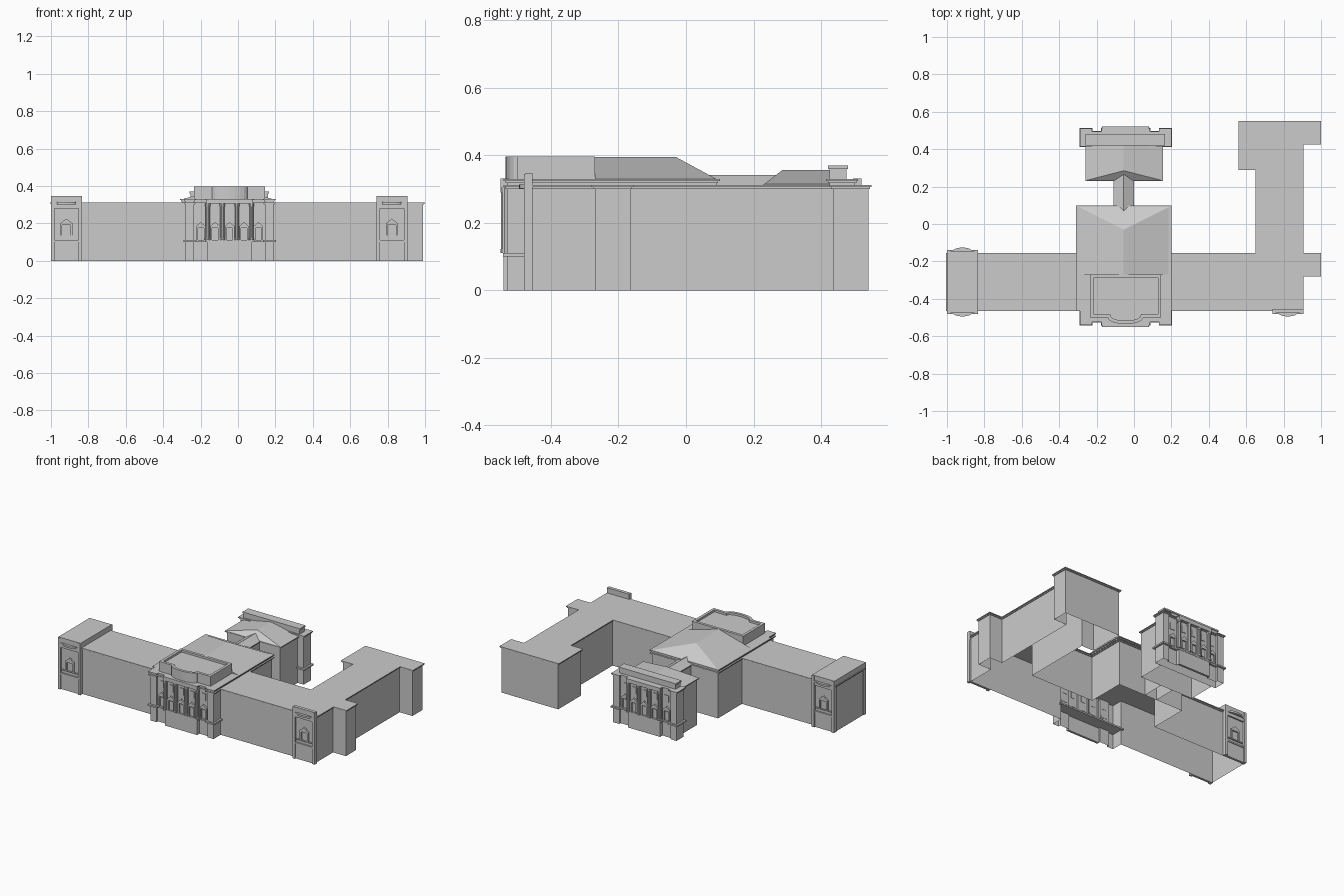
import bpy, bmesh, math
from mathutils import Vector

if "Cube" in bpy.data.objects:
    bpy.data.objects.remove(bpy.data.objects["Cube"])

stone = bpy.data.materials.new("stone grey")
stone.diffuse_color = (0.6, 0.6, 0.6, 1)
stone.use_nodes = True
stone.node_tree.nodes["Principled BSDF"].inputs["Base Color"].default_value = stone.diffuse_color


def make(name, verts, faces):
    me = bpy.data.meshes.new(name)
    me.from_pydata([tuple(v) for v in verts], [], faces)
    me.materials.append(stone)
    ob = bpy.data.objects.new(name, me)
    bpy.context.collection.objects.link(ob)
    return ob


def ccw(pts):
    a = sum(p[0] * q[1] - q[0] * p[1] for p, q in zip(pts, pts[1:] + pts[:1]))
    return pts if a > 0 else pts[::-1]


def prism(name, pts, z0, z1, top=True, bottom=True):
    """Vertical extrusion of a plan outline."""
    pts = ccw(list(pts))
    n = len(pts)
    v = [(x, y, z0) for x, y in pts] + [(x, y, z1) for x, y in pts]
    f = [(i, (i + 1) % n, n + (i + 1) % n, n + i) for i in range(n)]
    if top:
        f.append(tuple(range(n, 2 * n)))
    if bottom:
        f.append(tuple(reversed(range(n))))
    return make(name, v, f)


def box(name, x0, x1, y0, y1, z0, z1, **kw):
    y0, y1 = min(y0, y1), max(y0, y1)
    return prism(name, [(x0, y0), (x1, y0), (x1, y1), (x0, y1)], z0, z1, **kw)


def plate(name, pts, y0, y1):
    """Elevation outline (x, z) extruded along y."""
    y0, y1 = min(y0, y1), max(y0, y1)
    pts = ccw(list(pts))
    n = len(pts)
    v = [(x, y0, z) for x, z in pts] + [(x, y1, z) for x, z in pts]
    f = [(n + i, n + (i + 1) % n, (i + 1) % n, i)[::-1] for i in range(n)]
    f = [tuple(reversed(q)) for q in f]
    f = [q[::-1] for q in f]
    f += [tuple(range(n)), tuple(reversed(range(n, 2 * n)))]
    ob = make(name, v, f)
    bm = bmesh.new()
    bm.from_mesh(ob.data)
    bmesh.ops.recalc_face_normals(bm, faces=bm.faces)
    bm.to_mesh(ob.data)
    bm.free()
    return ob


def outset(pts, d):
    pts = [Vector(p) for p in ccw(list(pts))]
    out = []
    for i, p in enumerate(pts):
        a = (p - pts[i - 1]).normalized()
        b = (pts[(i + 1) % len(pts)] - p).normalized()
        na, nb = Vector((a.y, -a.x)), Vector((b.y, -b.x))
        out.append(tuple(p + (na + nb) * d / (1 + na.dot(nb))))
    return out


def cornice(name, pts, z0, z1, d=0.01):
    zm = (z0 + z1) / 2
    prism(name + "_lower", outset(pts, d * 0.5), z0, zm)
    prism(name, outset(pts, d), zm, z1)


def hip(name, x0, x1, yflat, yhip, yapex, xr, z0, z1):
    """Ridge roof with one hipped end."""
    lo, hi = min(yflat, yhip), max(yflat, yhip)
    ob = make(name, [(x0, yflat, z0), (x1, yflat, z0), (x1, yhip, z0), (x0, yhip, z0),
                     (xr, yflat, z1), (xr, yapex, z1)],
              [(0, 1, 4), (1, 2, 5, 4), (2, 3, 5), (3, 0, 4, 5), (3, 2, 1, 0)])
    bm = bmesh.new()
    bm.from_mesh(ob.data)
    bmesh.ops.recalc_face_normals(bm, faces=bm.faces)
    bm.to_mesh(ob.data)
    bm.free()


def house_frame(name, cx, w, z0, zs, zt, t, y0, y1):
    """Gabled window surround."""
    plate(name, [(cx - w, z0), (cx - w, zs), (cx, zt), (cx + w, zs), (cx + w, z0),
                 (cx + w - t, z0), (cx + w - t, zs - t), (cx - w + t, zs - t), (cx - w + t, z0)], y0, y1)


# Main outer walls: one hollow shell, open below
CX = -0.045
front = [(-.28, -.455), (-.28, -.53), (-.235, -.53), (-.235, -.515), (-.165, -.515), (-.165, -.53),
         (.075, -.53), (.075, -.515), (.145, -.515), (.145, -.53), (.19, -.53), (.19, -.455)]
right = [(.895, -.455), (.895, -.27), (.99, -.27), (.99, -.165), (.895, -.165), (.895, .435), (.99, .435),
         (.99, .54), (.57, .54), (.57, .3), (.66, .3), (.66, -.165), (.19, -.165)]
back = [(.19, .09), (-.3, .09), (-.3, -.165), (-.995, -.165), (-.995, -.455)]
plan = front + right + back
prism("main_walls", plan, 0, .3, top=False, bottom=False)
cornice("main_cornice", plan, .3, .312)

# Raised central block, roof and bowed attic parapet
centre = front + [(.19, .09), (-.3, .09), (-.3, -.455)]
prism("centre_upper_walls", centre, .312, .318, top=False, bottom=False)
cornice("centre_cornice", centre, .318, .33)
hip("centre_roof", -.295, .185, -.27, .09, -.03, -.055, .33, .395)
bow = [(-.045 - .095 * math.cos(math.pi * i / 10), -.5 - .035 * math.sin(math.pi * i / 10)) for i in range(11)]
attic = ccw([(-.235, -.27), (-.235, -.5)] + bow + [(.145, -.5), (.145, -.27)])
inner = outset(attic, -.018)
n = len(attic)
v = [(x, y, z) for pts, z in ((attic, .33), (attic, .396), (inner, .396), (inner, .382)) for x, y in pts]
f = [(k * n + i, k * n + (i + 1) % n, (k + 1) * n + (i + 1) % n, (k + 1) * n + i)
     for k in range(3) for i in range(n)]
make("attic_parapet", v, f + [tuple(range(3 * n, 4 * n))])

# Rear pavilion and connecting passage
rear = [(x, -.03 - y) for x, y in front]
prism("rear_facade_walls", rear, 0, .318, top=False, bottom=False)
cornice("rear_facade_cornice", rear, .318, .33)
box("rear_attic", -.255, .16, .425, .475, .33, .36)
box("rear_attic_cap", -.26, .165, .42, .48, .36, .37)
body = [(-.25, .24), (.145, .24), (.145, .425), (-.25, .425)]
prism("rear_body_walls", body, 0, .304, top=False, bottom=False)
cornice("rear_body_cornice", body, .304, .315)
hip("rear_roof", -.258, .153, .43, .232, .285, -.055, .315, .356)
passage = [(-.1, .09), (-.01, .09), (-.01, .24), (-.1, .24)]
prism("passage_walls", passage, 0, .3, top=False, bottom=False)
cornice("passage_cornice", passage, .3, .312)
plate("passage_roof", [(-.11, .312), (0, .312), (-.055, .341)], .06, .275)

# Columned facade, front and rear
for side, fy in (("front", lambda y: y), ("rear", lambda y: -.03 - y)):
    box(side + "_plinth", -.165, .075, fy(-.54), fy(-.525), 0, .1)
    box(side + "_entablature", -.17, .08, fy(-.55), fy(-.525), .305, .331)
    ledge = outset([(x, fy(y)) for x, y in front], .012)
    prism(side + "_ledge", ledge, .1, .11)
    for i in range(4):
        x = CX + (i - 1.5) * .078
        r = .011
        for part, z0, z1, s in (("base", .11, .122, 1.25), ("shaft", .122, .29, 1), ("capital", .29, .305, 1.25)):
            prism(side + "_column_" + part, [(x + r * s * math.cos(a * math.pi / 5), fy(-.537 + r * s * math.sin(a * math.pi / 5)))
                                             for a in range(10)], z0, z1)
    for i in range(5):
        x = CX + (i - 2) * .077
        yw = -.515 if i in (0, 4) else -.53
        house_frame(side + "_window_surround", x, .025, .11, .185, .207, .009, fy(yw + .002), fy(yw - .01))
        box(side + "_window_pane", x - .012, x + .012, fy(yw + .002), fy(yw - .003), .125, .17)
        box(side + "_upper_panel", x - .015, x + .015, fy(yw + .002), fy(yw - .004), .235, .28)

# End pavilions: raised west block and three ornamental facades
box("west_attic", -1, -.835, -.47, -.15, .305, .347)
for name, cx, fy in (("west_front", -.9175, lambda y: y), ("west_back", -.9175, lambda y: -.62 - y),
                     ("east_front", .8225, lambda y: y)):
    w = .0825
    box(name + "_panel", cx - w, cx + w, fy(-.455), fy(-.466), 0, .345)
    for s in (-1, 1):
        xs = cx + s * (w - .009)
        box(name + "_pilaster", xs - .009, xs + .009, fy(-.456), fy(-.48), 0, .345)
    box(name + "_frieze", cx - w, cx + w, fy(-.454), fy(-.476), .28, .347)
    box(name + "_sill", cx - w + .018, cx + w - .018, fy(-.46), fy(-.476), .1, .11)
    box(name + "_rail", cx - .06, cx + .06, fy(-.46), fy(-.473), .128, .135)
    box(name + "_base", cx - w + .018, cx + w - .018, fy(-.46), fy(-.471), 0, .1)
    house_frame(name + "_window_surround", cx, .032, .135, .2, .225, .009, fy(-.46), fy(-.475))
    hood = [(cx - .052 * math.cos(math.pi * i / 12), fy(-.474 - .02 * math.sin(math.pi * i / 12))) for i in range(13)]
    prism(name + "_curved_hood", hood, .302, .314)
    box(name + "_hood_band", cx - .066, cx + .066, fy(-.47), fy(-.48), .302, .312)
